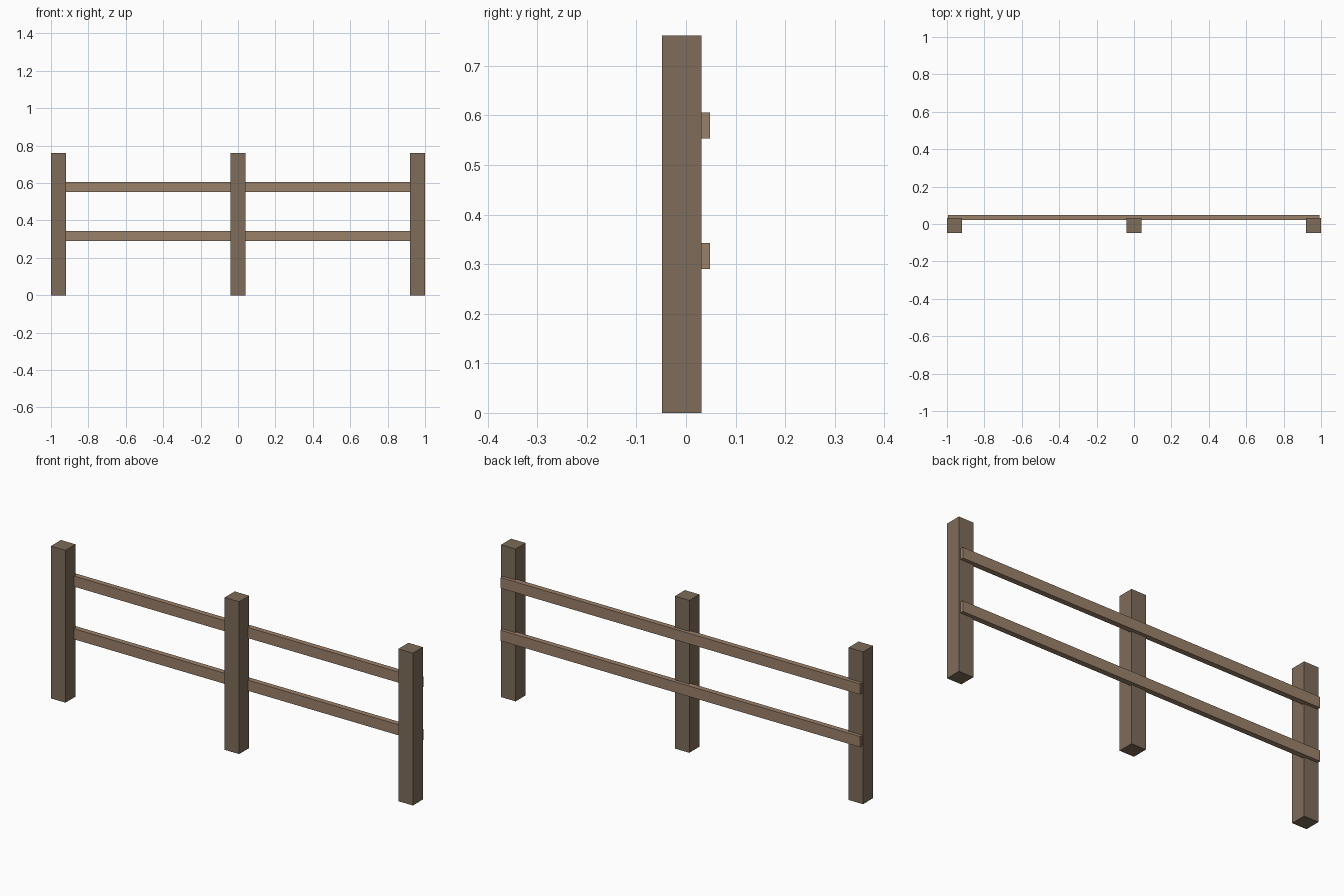
import bpy

if "Cube" in bpy.data.objects:
    bpy.data.objects.remove(bpy.data.objects["Cube"])


def material(name, color):
    m = bpy.data.materials.new(name)
    m.diffuse_color = color
    m.use_nodes = True
    m.node_tree.nodes["Principled BSDF"].inputs["Base Color"].default_value = m.diffuse_color
    return m


def box(name, x, y, z, mat):
    # Axis-aligned box from (min, max) ranges
    lo, hi = zip(x, y, z)
    bpy.ops.mesh.primitive_cube_add(size=1, location=[(a + b) / 2 for a, b in zip(lo, hi)])
    ob = bpy.context.object
    ob.name = name
    ob.scale = [b - a for a, b in zip(lo, hi)]
    bpy.ops.object.transform_apply(location=False, rotation=False, scale=True)
    ob.data.materials.append(mat)
    return ob


post_wood = material("post_wood", (0.21, 0.15, 0.10, 1))
rail_wood = material("rail_wood", (0.33, 0.22, 0.145, 1))

# Three square posts
for name, cx in (("left_post", -0.96), ("middle_post", 0.0), ("right_post", 0.96)):
    box(name, (cx - 0.04, cx + 0.04), (-0.048, 0.031), (0, 0.761), post_wood)

# Two rails let into the back of the posts
for name, z in (("lower_rail", 0.29), ("upper_rail", 0.553)):
    box(name, (-0.995, 0.992), (0.021, 0.048), (z, z + 0.053), rail_wood)
